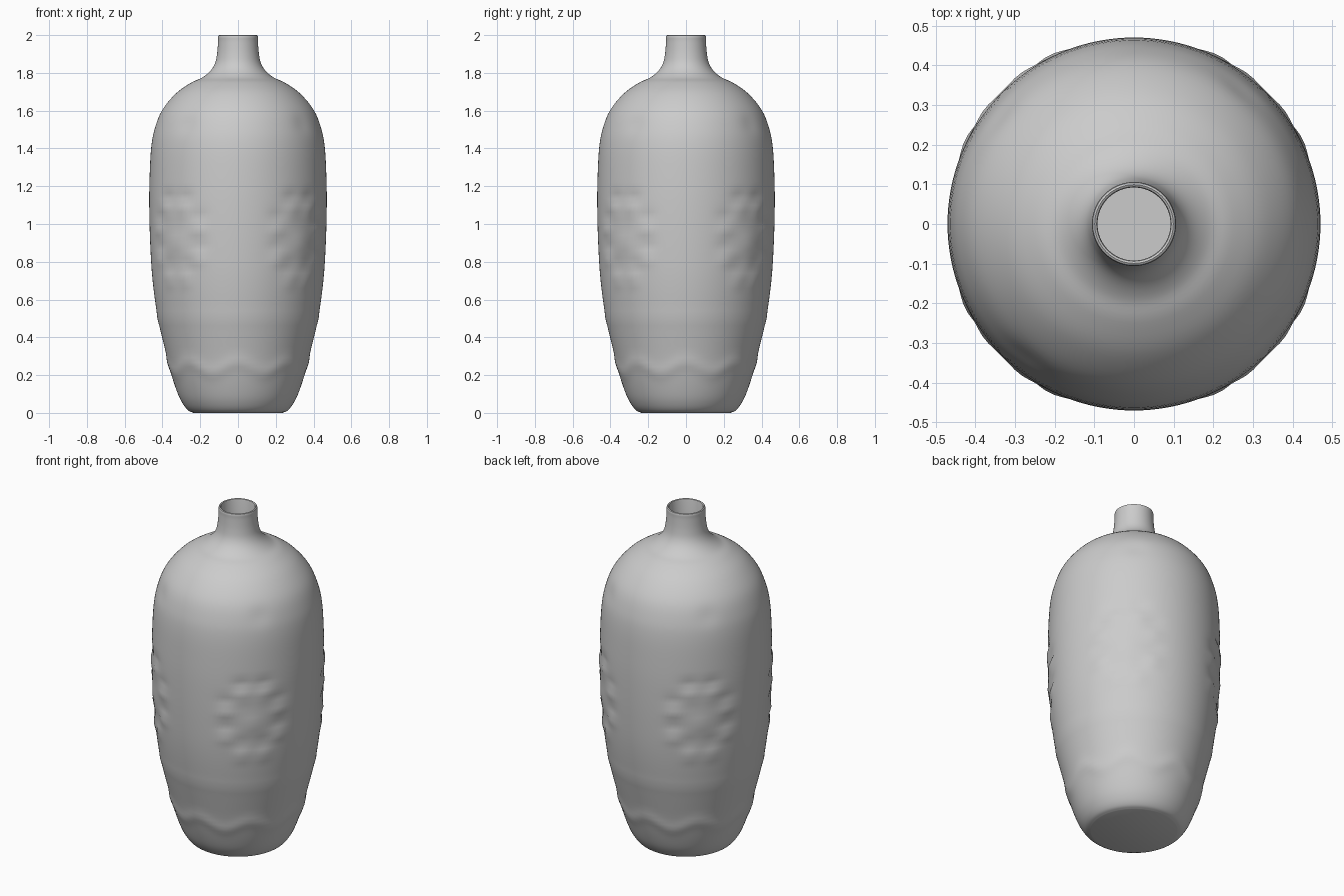
import bpy, bmesh, math
from mathutils import Vector

cube = bpy.data.objects.get("Cube")
if cube:
    bpy.data.objects.remove(cube, do_unlink=True)

SIDES = 128

# Glaze colour
glaze = bpy.data.materials.new("grey_glaze")
glaze.use_nodes = True
grey = (0.6, 0.6, 0.6, 1)
glaze.diffuse_color = grey
glaze.node_tree.nodes["Principled BSDF"].inputs["Base Color"].default_value = grey

# Outer wall profile as (radius, height)
outer = [(.235, 0), (.262, .012), (.29, .045), (.318, .1), (.352, .2), (.382, .32),
         (.424, .5), (.452, .7), (.465, .9), (.47, 1.1), (.468, 1.25), (.46, 1.4),
         (.442, 1.5), (.403, 1.6), (.33, 1.69), (.25, 1.747), (.19, 1.775),
         (.147, 1.81), (.122, 1.85), (.111, 1.9), (.106, 1.96), (.106, 1.99)]
# Rounded lip and inside of the neck
inner = [(.104, 1.997), (.099, 2.0), (.094, 1.997), (.092, 1.99), (.092, 1.72)]


def smooth_profile(points, steps=5):
    """Catmull-Rom curve through the points."""
    pts = [Vector(p) for p in points]
    pts = [2 * pts[0] - pts[1]] + pts + [2 * pts[-1] - pts[-2]]
    result = []
    for a, b, c, d in zip(pts, pts[1:], pts[2:], pts[3:]):
        for i in range(steps):
            t = i / steps
            result.append(0.5 * (2 * b + (c - a) * t + (2 * a - 5 * b + 4 * c - d) * t * t
                                 + (3 * b - a - 3 * c + d) * t ** 3))
    return result + [pts[-2]]


def bump(u, v, width, height):
    return math.exp(-(u / width) ** 2 - (v / height) ** 2)


def relief(angle, z):
    """Shallow moulded flowers on four diagonals, shoulder dents and a wavy foot band."""
    turn = (angle % (math.pi / 2)) - math.pi / 4
    u, v = turn * .46, z - .9
    total = 0
    for k in range(8):
        a = math.tau * (k + .5) / 8
        total += .009 * bump(u - .16 * math.cos(a), v - .2 * math.sin(a), .045, .03)
        total -= .009 * bump(u - .16 * math.cos(a), v - .2 * math.sin(a) - .055, .05, .03)
    total += .007 * bump(u, v, .06, .04)
    total -= .005 * bump(u - .05, z - 1.53, .06, .05)
    wave = z - .24 - .025 * math.cos(8 * angle)
    total += .006 * bump(0, wave, 1, .035)
    total += .003 * bump(0, z - .5, 1, .03)
    return total


# Vase body, turned from the profile with the relief pressed into it
profile = smooth_profile(outer) + [Vector(p) for p in inner]
bm = bmesh.new()
rings = []
for r, z in profile:
    ring = []
    for s in range(SIDES):
        a = math.tau * s / SIDES
        radius = r + (relief(a, z) if .1 < z < 1.7 else 0)
        ring.append(bm.verts.new((radius * math.cos(a), radius * math.sin(a), z)))
    rings.append(ring)
for low, high in zip(rings, rings[1:]):
    for s in range(SIDES):
        n = (s + 1) % SIDES
        bm.faces.new((low[s], low[n], high[n], high[s]))
bm.faces.new(rings[0][::-1])    # foot
bm.faces.new(rings[-1])         # floor inside the neck
mesh = bpy.data.meshes.new("vase")
bm.to_mesh(mesh)
bm.free()
mesh.materials.append(glaze)
vase = bpy.data.objects.new("vase", mesh)
bpy.context.collection.objects.link(vase)

# Smooth shading with the foot and neck floor kept crisp
bpy.context.view_layer.objects.active = vase
vase.select_set(True)
bpy.ops.object.shade_smooth_by_angle(angle=math.radians(40))
